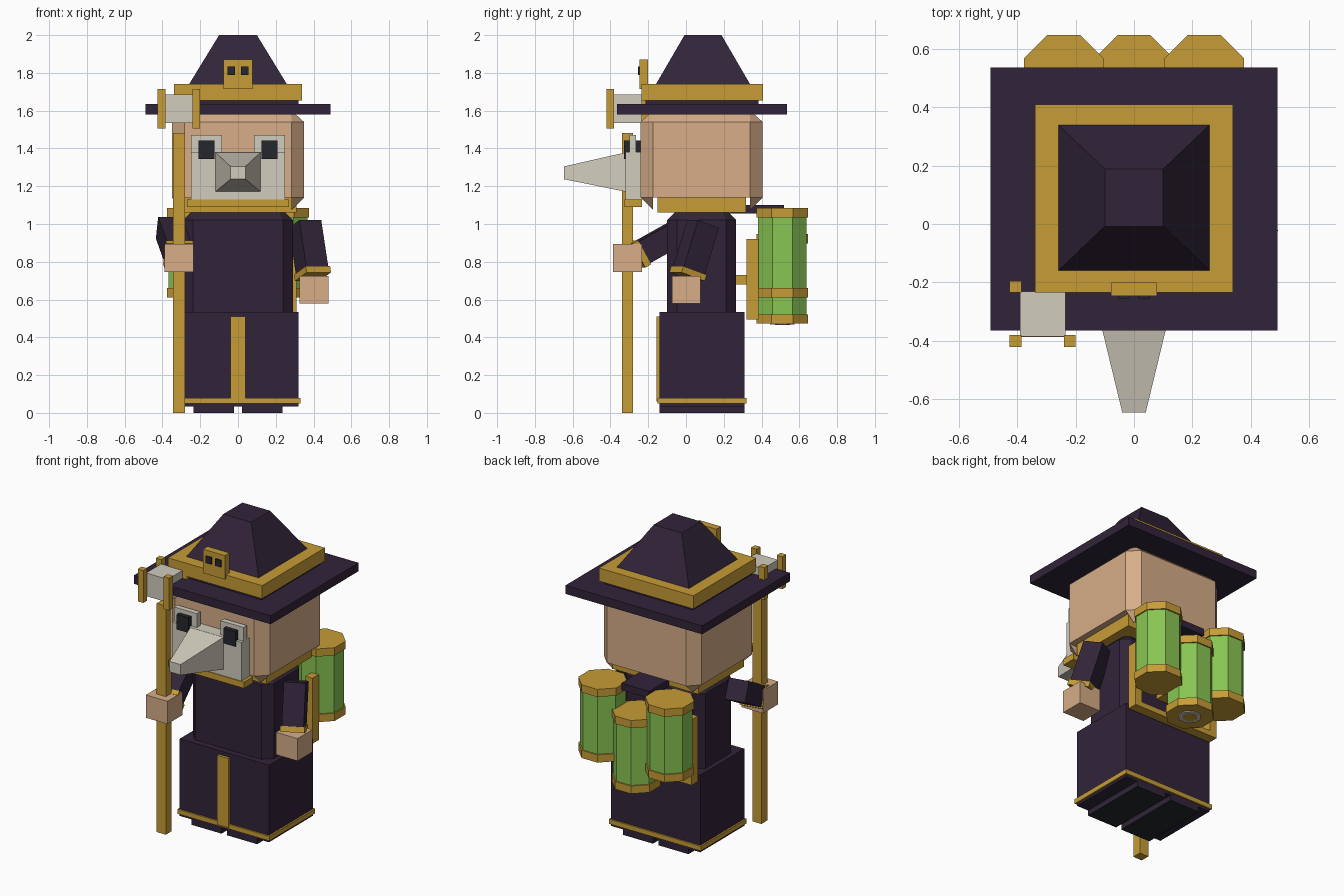
import bpy
import bmesh
from mathutils import Vector

cube = bpy.data.objects.get("Cube")
if cube:
    bpy.data.objects.remove(cube, do_unlink=True)


def colour(name, r, g, b):
    mat = bpy.data.materials.new(name)
    mat.use_nodes = True
    mat.diffuse_color = (r, g, b, 1)
    node = next(n for n in mat.node_tree.nodes if n.type == 'BSDF_PRINCIPLED')
    node.inputs["Base Color"].default_value = (r, g, b, 1)
    node.inputs["Roughness"].default_value = 0.8
    return mat


PURPLE = colour("dark_purple_cloth", .031, .0176, .041)
GOLD = colour("gold", .57, .335, .037)
SKIN = colour("tan_skin", .68, .42, .245)
BONE = colour("pale_bone", .645, .605, .515)
GREEN = colour("bright_green", .25, .56, .087)
SLATE = colour("dark_slate", .018, .020, .027)


def ring(x, y, z, hx, hy, cut=0):
    """Horizontal rectangle, or octagon when the corners are cut."""
    pts = []
    for sx, sy in ((1, 1), (-1, 1), (-1, -1), (1, -1)):
        if not cut:
            pts.append((x + sx * hx, y + sy * hy, z))
            continue
        a = (x + sx * hx, y + sy * (hy - cut), z)
        b = (x + sx * (hx - cut), y + sy * hy, z)
        pts += [a, b] if sx * sy > 0 else [b, a]
    return pts


def loft(name, mat, *rings):
    bm = bmesh.new()
    loops = [[bm.verts.new(p) for p in r] for r in rings]
    n = len(loops[0])
    for low, high in zip(loops, loops[1:]):
        for i in range(n):
            j = (i + 1) % n
            bm.faces.new((low[i], low[j], high[j], high[i]))
    bm.faces.new(loops[0][::-1])
    bm.faces.new(loops[-1])
    bmesh.ops.recalc_face_normals(bm, faces=bm.faces)
    mesh = bpy.data.meshes.new(name)
    bm.to_mesh(mesh)
    bm.free()
    mesh.materials.append(mat)
    obj = bpy.data.objects.new(name, mesh)
    bpy.context.collection.objects.link(obj)
    return obj


def box(name, mat, x0, x1, y0, y1, z0, z1):
    x, y, hx, hy = (x0 + x1) / 2, (y0 + y1) / 2, (x1 - x0) / 2, (y1 - y0) / 2
    return loft(name, mat, ring(x, y, z0, hx, hy), ring(x, y, z1, hx, hy))


def limb(name, mat, start, end, width):
    """Square bar between two points."""
    a, b = Vector(start), Vector(end)
    h = width / 2
    obj = loft(name, mat, ring(0, 0, 0, h, h), ring(0, 0, (b - a).length, h, h))
    obj.rotation_mode = 'QUATERNION'
    obj.rotation_quaternion = (b - a).to_track_quat('Z', 'Y')
    obj.location = a
    return obj


def sleeve(side, shoulder, wrist, width):
    """Arm with a gold cuff around its lower end."""
    a, b = Vector(shoulder), Vector(wrist)
    step = (b - a).normalized()
    limb(side + "_sleeve", PURPLE, a, b, width)
    limb(side + "_cuff", GOLD, b - step * .02, b + step * .015, width + .015)


# Robe, trim and feet
box("skirt", PURPLE, -.32, .32, -.14, .31, .035, .535)
box("skirt_hem", GOLD, -.33, .33, -.15, .32, .05, .08)
box("skirt_stripe", GOLD, -.04, .04, -.157, -.13, .06, .51)
loft("torso", PURPLE,
     ring(0, .083, .5, .29, .183, .053),
     ring(0, .083, 1.02, .29, .183, .053),
     ring(0, .083, 1.06, .25, .143, .03))
for side, s in (("left", 1), ("right", -1)):
    x0, x1 = sorted((s * .02, s * .235))
    box(side + "_foot", PURPLE, x0, x1, -.14, .31, .006, .04)
    box(side + "_sole", SLATE, x0, x1, -.14, .31, 0, .006)
box("collar", GOLD, -.31, .31, -.15, .317, 1.06, 1.145)

# Head with cut corners and small points hanging below them
loft("head", SKIN,
     ring(0, .083, 1.14, .35, .323, .066),
     ring(0, .083, 1.54, .35, .323, .066),
     ring(0, .083, 1.59, .295, .268, .015))
for sx in (-1, 1):
    for sy in (-1, 1):
        outer, inner = sx * .35, sx * .284
        back, near = .083 + sy * .323, .083 + sy * .257
        loft("head_corner_point", SKIN,
             [(outer, near, 1.14), (inner, back, 1.14), (inner, near, 1.14)],
             [(inner + sx * .001, near, 1.076), (inner, near + sy * .001, 1.076),
              (inner, near, 1.076)])

# Beaked mask
box("mask", BONE, -.25, .25, -.32, -.23, 1.13, 1.38)
box("mask_trim", GOLD, -.27, .27, -.325, -.232, 1.09, 1.13)
for side, s in (("left", 1), ("right", -1)):
    x0, x1 = sorted((s * .085, s * .25))
    box(side + "_eye_plate", BONE, x0, x1, -.30, -.265, 1.36, 1.47)
    x0, x1 = sorted((s * .125, s * .21))
    box(side + "_eye", SLATE, x0, x1, -.328, -.235, 1.345, 1.443)
loft("beak", BONE,
     [(-.12, -.315, 1.17), (.12, -.315, 1.17), (.12, -.315, 1.38), (-.12, -.315, 1.38)],
     [(-.04, -.645, 1.237), (.04, -.645, 1.237), (.04, -.645, 1.305), (-.04, -.645, 1.305)])

# Hat
box("hat_brim", PURPLE, -.49, .49, -.365, .535, 1.58, 1.635)
box("hat_base", PURPLE, -.32, .32, -.215, .385, 1.635, 1.655)
box("hat_band", GOLD, -.338, .338, -.235, .408, 1.655, 1.74)
loft("hat_crown", PURPLE,
     ring(0, .09, 1.73, .265, .255), ring(0, .09, 2, .1, .098))
box("hat_badge", GOLD, -.078, .078, -.247, -.2, 1.715, 1.87)
for s in (-1, 1):
    x0, x1 = sorted((s * .015, s * .055))
    box("badge_hole", SLATE, x0, x1, -.255, -.24, 1.79, 1.835)

# Arms and hands
sleeve("left", (.355, .09, 1.0), (.395, .01, .735), .13)
box("left_hand", SKIN, .325, .48, -.075, .078, .58, .725)
sleeve("right", (-.365, 0, .98), (-.315, -.25, .84), .13)
box("right_hand", SKIN, -.39, -.235, -.387, -.232, .747, .895)

# Staff with a block held between four posts
box("staff", GOLD, -.345, -.28, -.34, -.28, 0, 1.483)
box("staff_block", BONE, -.39, -.235, -.385, -.23, 1.535, 1.685)
for x in (-.405, -.22):
    for y in (-.4, -.215):
        box("staff_post", GOLD, x - .02, x + .02, y - .02, y + .02, 1.505, 1.715)

# Eight-sided tanks on the back, the middle one hanging lower
for name, x, z in (("left", .24, .61), ("middle", 0, .472), ("right", -.24, .61)):
    def disc(part, mat, r, low, high):
        loft(name + part, mat, ring(x, .51, z + low, r, r, r * .586),
             ring(x, .51, z + high, r, r, r * .586))
    disc("_tank", GREEN, .128, .03, .45)
    disc("_tank_base", GOLD, .136, 0, .05)
    disc("_tank_cap", GOLD, .136, .425, .475)
    if name == "middle":
        disc("_tank_nozzle", BONE, .065, -.005, .01)
        disc("_tank_nozzle_core", GOLD, .04, -.008, .01)

# Back frame and strap holding the tanks
for x0, x1 in ((-.31, -.26), (.26, .31)):
    box("frame_post", GOLD, x0, x1, .32, .385, .495, .92)
box("frame_bar", GOLD, -.31, .31, .32, .385, .495, .53)
box("frame_link", GOLD, -.05, .05, .26, .4, .68, .73)
box("back_strap", PURPLE, -.1, .1, .23, .52, 1.055, 1.1)
